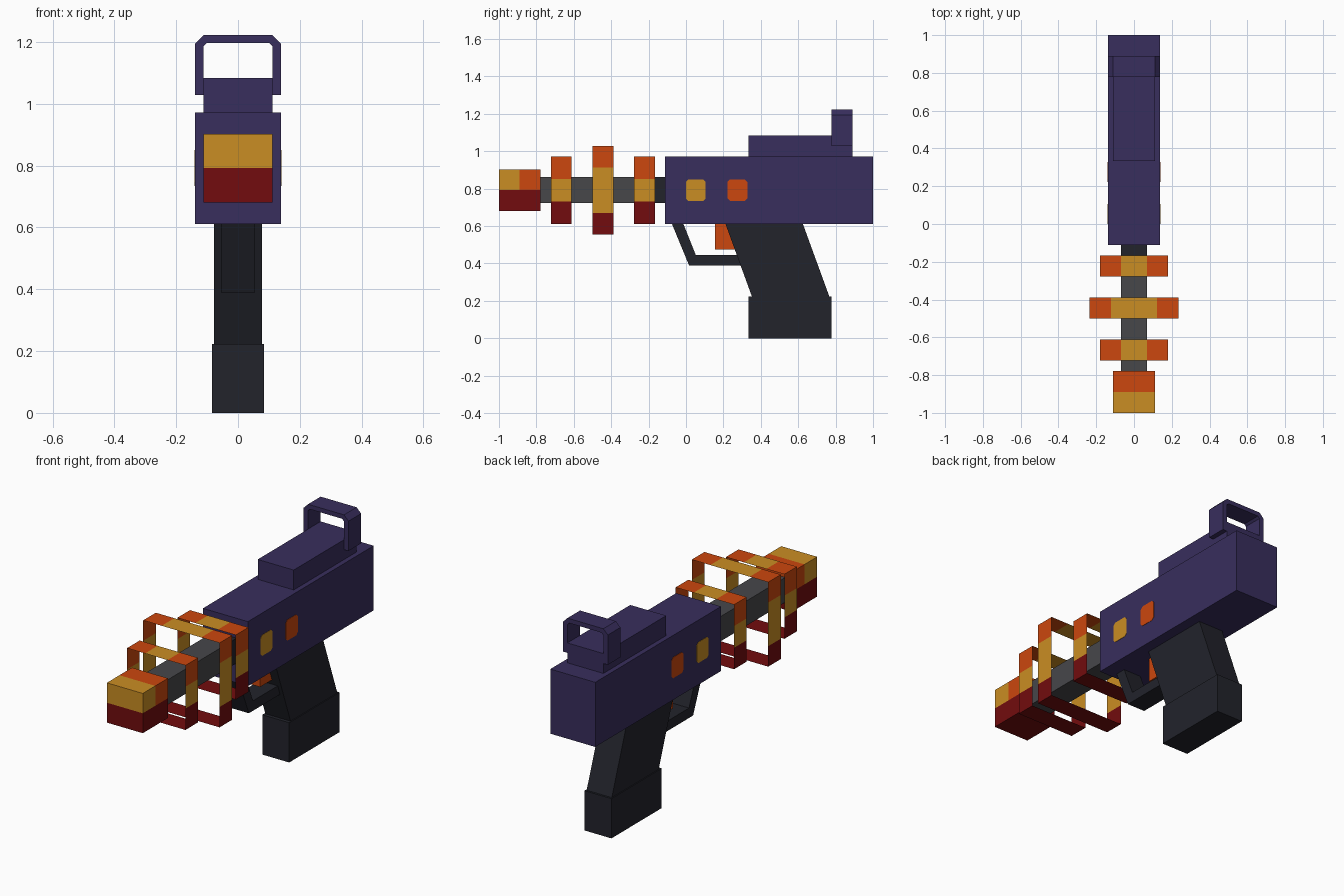
import bpy
import bmesh
from mathutils import Vector

UNIT = 1 / 18        # modelling grid step
AXIS_Z = 14.25       # height of the barrel axis, in grid steps

default = bpy.data.objects.get("Cube")
if default:
    bpy.data.objects.remove(default)


def material(name, red, green, blue):
    """Flat colour given as display values, stored as linear values."""
    mat = bpy.data.materials.new(name)
    mat.use_nodes = True
    linear = [((c / 255 + 0.055) / 1.055) ** 2.4 for c in (red, green, blue)]
    mat.diffuse_color = (*linear, 1)
    mat.node_tree.nodes["Principled BSDF"].inputs["Base Color"].default_value = (*linear, 1)
    return mat


purple = material("purple", 56, 46, 93)
charcoal = material("charcoal", 34, 35, 43)
grey = material("grey", 71, 71, 74)
yellow = material("yellow", 202, 141, 35)
orange = material("orange", 204, 71, 14)
dark_red = material("dark red", 114, 12, 14)
flame = [yellow, orange, dark_red]
YELLOW, ORANGE, RED = range(3)


def finish(bm, name, mats, rule=None):
    """Colour faces by rule, scale to size and link the object."""
    for face in bm.faces:
        if rule:
            face.material_index = rule(face.calc_center_median())
    bmesh.ops.scale(bm, vec=Vector((UNIT, UNIT, UNIT)), verts=bm.verts)
    mesh = bpy.data.meshes.new(name)
    bm.to_mesh(mesh)
    bm.free()
    for mat in mats:
        mesh.materials.append(mat)
    obj = bpy.data.objects.new(name, mesh)
    bpy.context.collection.objects.link(obj)
    return obj


def new_box(half_x, y, z):
    bm = bmesh.new()
    bmesh.ops.create_cube(bm, size=1)
    for v in bm.verts:
        v.co = (v.co.x * 2 * half_x,
                y[0] if v.co.y < 0 else y[1],
                z[0] if v.co.z < 0 else z[1])
    return bm


def box(name, half_x, y, z, mat):
    return finish(new_box(half_x, y, z), name, [mat])


def prism(name, points, start, end, place, mat):
    """Extrude a closed profile from start to end; place() maps it to 3D."""
    bm = bmesh.new()
    face = bm.faces.new([bm.verts.new(place(a, b, start)) for a, b in points])
    out = bmesh.ops.extrude_face_region(bm, geom=[face])
    shift = Vector(place(0, 0, end)) - Vector(place(0, 0, start))
    moved = [g for g in out["geom"] if isinstance(g, bmesh.types.BMVert)]
    bmesh.ops.translate(bm, vec=shift, verts=moved)
    bmesh.ops.recalc_face_normals(bm, faces=bm.faces)
    return finish(bm, name, [mat])


def side_profile(y, z, x):
    return (x, y, z)


def front_profile(x, z, y):
    return (x, y, z)


# Body and raised top block
box("body", 2.5, (-2, 18), (11, 17.5), purple)
box("top_block", 2, (6, 16), (17.5, 19.5), purple)

# Rear sight: a chamfered arch gripping the top block
half_arch = [(2.5, 18.5), (2.5, 21.5), (2, 22)]
half_inner = [(1.8, 21.55), (2, 21.35), (2, 18.5)]
outer = half_arch + [(-x, z) for x, z in reversed(half_arch)]
inner = [(-x, z) for x, z in reversed(half_inner)] + half_inner
prism("rear_sight", outer + inner, 14, 16, front_profile, purple)

# Barrel with its dark collar
box("barrel", 1.25, (-14, -3), (AXIS_Z - 1.25, AXIS_Z + 1.25), grey)
box("barrel_collar", 1.25, (-3, -2), (AXIS_Z - 1.25, AXIS_Z + 1.25), charcoal)

# Muzzle block, split into colour zones
muzzle = new_box(2, (-18, -14), (AXIS_Z - 2, AXIS_Z + 2))
for point, normal in (((0, 0, AXIS_Z), (0, 0, 1)), ((0, -16, 0), (0, 1, 0))):
    bmesh.ops.bisect_plane(muzzle, geom=muzzle.verts[:] + muzzle.edges[:] + muzzle.faces[:],
                           plane_co=point, plane_no=normal)
finish(muzzle, "muzzle", flame,
       lambda c: RED if c.z < AXIS_Z else YELLOW if c.y < -16 else ORANGE)


# Square bands around the barrel, made of single sheets
def band(name, y, half, split_x, split_z):
    quarter = [(half, -split_z), (half, split_z), (half, half), (split_x, half)]
    right = [(half, -half)] + quarter
    loop = right + [(-x, z) for x, z in reversed(right)]
    bm = bmesh.new()
    front, back = [[bm.verts.new((x, yy, z + AXIS_Z)) for x, z in loop] for yy in (y, y + 2)]
    for i in range(len(loop)):
        j = (i + 1) % len(loop)
        bm.faces.new((front[i], front[j], back[j], back[i]))
    bmesh.ops.recalc_face_normals(bm, faces=bm.faces)

    def rule(c):
        z = c.z - AXIS_Z
        if z < -split_z:
            return RED
        if z < split_z or (z > half - 0.01 and abs(c.x) < split_x):
            return YELLOW
        return ORANGE

    finish(bm, name, flame, rule)


band("front_band", -13, 3.25, 1.25, 1.1)
band("middle_band", -9, 4.25, 2.2, 2.2)
band("rear_band", -5, 3.25, 1.25, 1.1)

# Clipped-corner buttons on both sides of the body
for side, sign in (("left", 1), ("right", -1)):
    for label, y, mat in (("front", 0.95, yellow), ("rear", 4.95, orange)):
        corners = [(y + sy * a, AXIS_Z + sz * b)
                   for sy, sz, order in ((1, 1, 1), (-1, 1, -1), (-1, -1, 1), (1, -1, -1))
                   for a, b in [(0.95, 0.8), (0.7, 1.05)][::order]]
        prism(f"{side}_{label}_button", corners, sign * 2.45, sign * 2.53, side_profile, mat)

# Slanted grip with its base
prism("grip", [(3.8, 11), (11.25, 11), (13.8, 4), (6.35, 4)], -1.4, 1.4, side_profile, charcoal)
box("grip_base", 1.5, (6, 14), (0, 4), charcoal)

# Trigger and guard
box("trigger", 0.5, (2.8, 5), (8.55, 11), orange)
guard = [(-1.35, 11), (0.3, 7), (5.4, 7), (5.1, 8), (0.95, 8), (-0.25, 11)]
prism("trigger_guard", guard, -1, 1, side_profile, charcoal)
